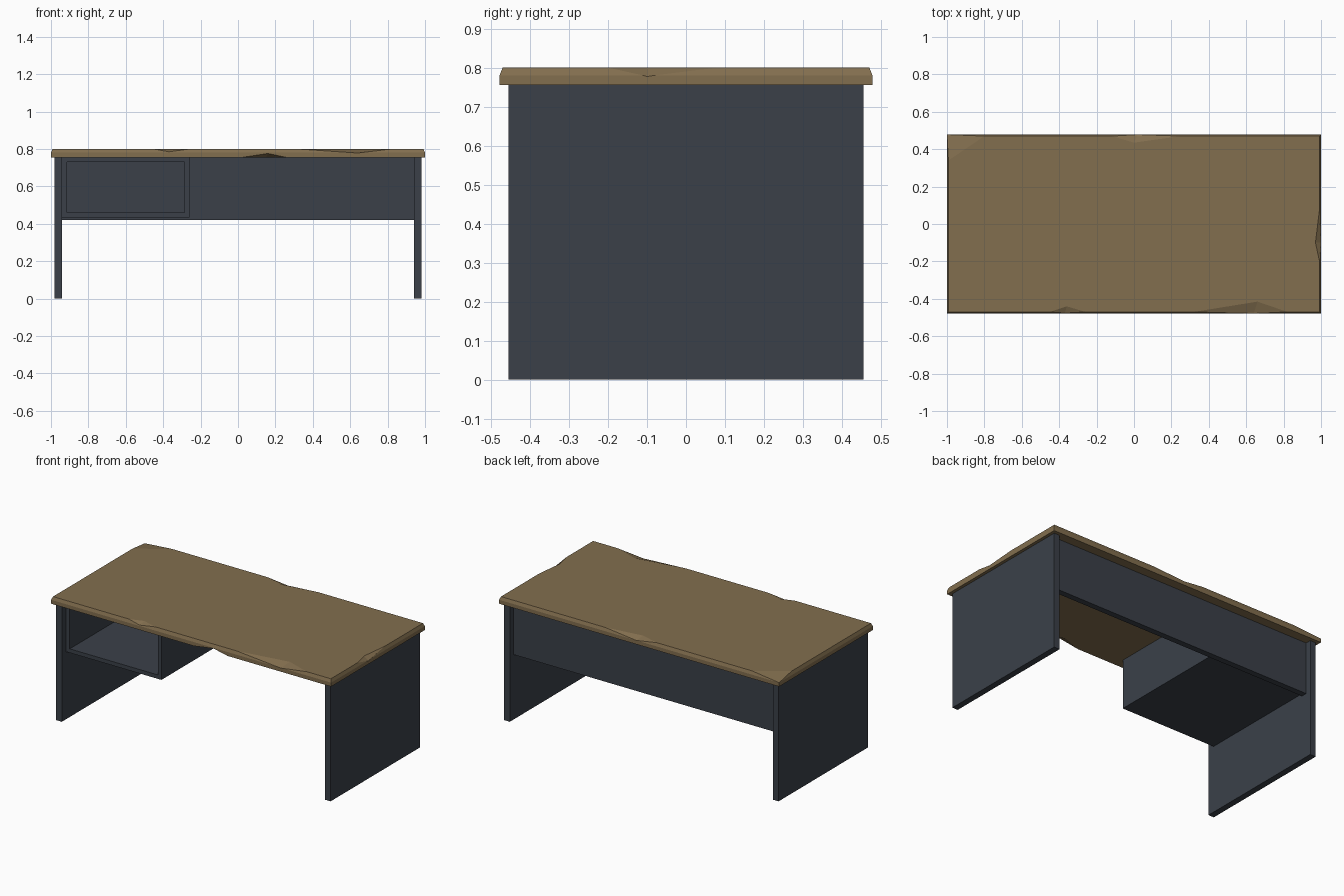
import bpy, bmesh
from mathutils import Vector

if "Cube" in bpy.data.objects:
    bpy.data.objects.remove(bpy.data.objects["Cube"])


def material(name, rgb):
    m = bpy.data.materials.new(name)
    m.diffuse_color = (*rgb, 1)
    m.use_nodes = True
    m.node_tree.nodes["Principled BSDF"].inputs["Base Color"].default_value = m.diffuse_color
    return m


WOOD = material("worn_wood", (0.225, 0.157, 0.077))
METAL = material("dark_slate_metal", (0.043, 0.051, 0.066))


def make(name, bm, mat):
    bmesh.ops.recalc_face_normals(bm, faces=bm.faces)
    me = bpy.data.meshes.new(name)
    bm.to_mesh(me)
    bm.free()
    ob = bpy.data.objects.new(name, me)
    bpy.context.collection.objects.link(ob)
    me.materials.append(mat)
    return ob


def box_bm(x, y, z):
    bm = bmesh.new()
    bmesh.ops.create_cube(bm, size=1)
    for v in bm.verts:
        v.co = Vector((x[v.co.x > 0], y[v.co.y > 0], z[v.co.z > 0]))
    return bm


def box(name, x, y, z, mat):
    return make(name, box_bm(x, y, z), mat)


# side panels
box("left_side_panel", (-0.98, -0.94), (-0.455, 0.455), (0, 0.755), METAL)
box("right_side_panel", (0.94, 0.98), (-0.455, 0.455), (0, 0.755), METAL)

# back panel, slightly recessed between the sides
box("back_panel", (-0.94, 0.94), (0.38, 0.418), (0.42, 0.755), METAL)

# open cubby: front face inset to a frame, then pushed in
bm = box_bm((-0.94, -0.26), (-0.41, 0.38), (0.435, 0.755))
front = min(bm.faces, key=lambda f: f.calc_center_median().y)
bmesh.ops.inset_individual(bm, faces=[front], thickness=0.036)
inner = bmesh.ops.extrude_discrete_faces(bm, faces=[front])["faces"][0]
for v in inner.verts:
    v.co.y = 0.34
make("storage_cubby", bm, METAL)

# table top: slab with a small sloped rim
T, W, D = 0.80, 1.0, 0.478
bm = box_bm((-W, W), (-D, D), (0.755, 0.78))
top = max(bm.faces, key=lambda f: f.calc_center_median().z)
rim = bmesh.ops.extrude_discrete_faces(bm, faces=[top])["faces"][0]
for v in rim.verts:
    v.co = Vector((v.co.x * 0.992, v.co.y * 0.983, T))
table_top = make("table_top", bm, WOOD)

# chips in the edges: end, end, inner point, low point, outside point
chips = [
    [(-0.45, -0.47, T), (-0.26, -0.47, T), (-0.36, -0.44, T), (-0.37, -0.478, 0.784), (-0.36, -0.55, 0.83)],
    [(0.32, -0.47, T), (0.82, -0.47, T), (0.66, -0.415, T), (0.64, -0.478, 0.778), (0.6, -0.55, 0.83)],
    [(0.02, -D, 0.755), (0.26, -D, 0.755), (0.15, -0.43, 0.755), (0.16, -D, 0.776), (0.15, -0.55, 0.72)],
    [(0.992, -0.2, T), (0.992, 0.08, T), (0.97, -0.1, T), (1.0, -0.1, 0.777), (1.07, -0.08, 0.83)],
    [(-0.12, 0.47, T), (0.25, 0.47, T), (0.0, 0.435, T), (0.02, D, 0.78), (0.04, 0.55, 0.83)],
    [(-0.8, 0.47, T), (-0.992, 0.34, T), (-0.95, 0.435, T), (-1.0, D, 0.78), (-1.06, 0.54, 0.83)],
]
for i, pts in enumerate(chips):
    bm = bmesh.new()
    for p in pts:
        bm.verts.new(p)
    bmesh.ops.convex_hull(bm, input=bm.verts)
    cutter = make(f"chip_cutter_{i + 1}", bm, WOOD)
    cutter.hide_render = True
    cutter.hide_viewport = True
    cutter.display_type = 'WIRE'
    mod = table_top.modifiers.new("chip", 'BOOLEAN')
    mod.object, mod.operation, mod.solver = cutter, 'DIFFERENCE', 'EXACT'
